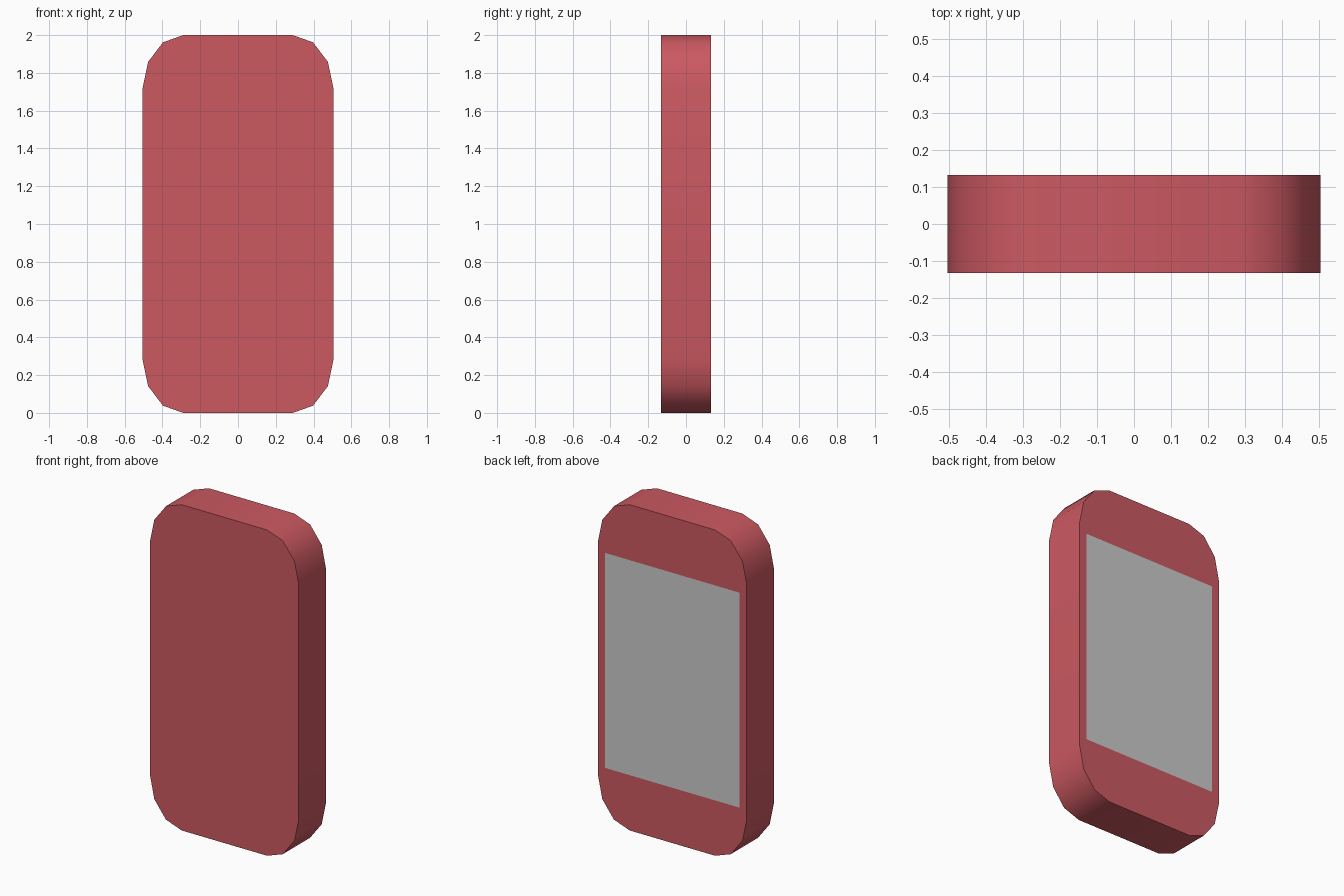
import bpy
import bmesh
from math import radians

if "Cube" in bpy.data.objects:
    bpy.data.objects.remove(bpy.data.objects["Cube"])

HALF_DEPTH = 0.132


def make_object(name, bm, color=None):
    mesh = bpy.data.meshes.new(name)
    bm.to_mesh(mesh)
    bm.free()
    obj = bpy.data.objects.new(name, mesh)
    bpy.context.collection.objects.link(obj)
    if color:
        mat = bpy.data.materials.new(name + "_colour")
        mat.diffuse_color = color
        mat.use_nodes = True
        mat.node_tree.nodes["Principled BSDF"].inputs["Base Color"].default_value = mat.diffuse_color
        mesh.materials.append(mat)
    return obj


# Body: one rounded corner mirrored into a full outline, then extruded
corner = [(0.505, 0.72), (0.476, 0.858), (0.397, 0.962), (0.29, 1.0)]
right = [(x, -z) for x, z in reversed(corner)] + corner
outline = right + [(-x, z) for x, z in reversed(right)]

bm = bmesh.new()
front = bm.faces.new([bm.verts.new((x, -HALF_DEPTH, 1 + z)) for x, z in outline])
extruded = bmesh.ops.extrude_face_region(bm, geom=[front], use_keep_orig=True)
moved = [g for g in extruded["geom"] if isinstance(g, bmesh.types.BMVert)]
bmesh.ops.translate(bm, verts=moved, vec=(0, 2 * HALF_DEPTH, 0))
bmesh.ops.recalc_face_normals(bm, faces=bm.faces)
body = make_object("body", bm, (0.6, 0.1, 0.12, 1))

# Smooth rim with crisp front and back edges
bpy.context.view_layer.objects.active = body
body.select_set(True)
bpy.ops.object.shade_smooth_by_angle(angle=radians(40))

# Screen: flat grey panel on the back face
bm = bmesh.new()
bm.faces.new([bm.verts.new((x, HALF_DEPTH + 0.001, 1 + z))
              for x, z in [(0.456, -0.66), (-0.456, -0.66), (-0.456, 0.66), (0.456, 0.66)]])
make_object("screen", bm)
